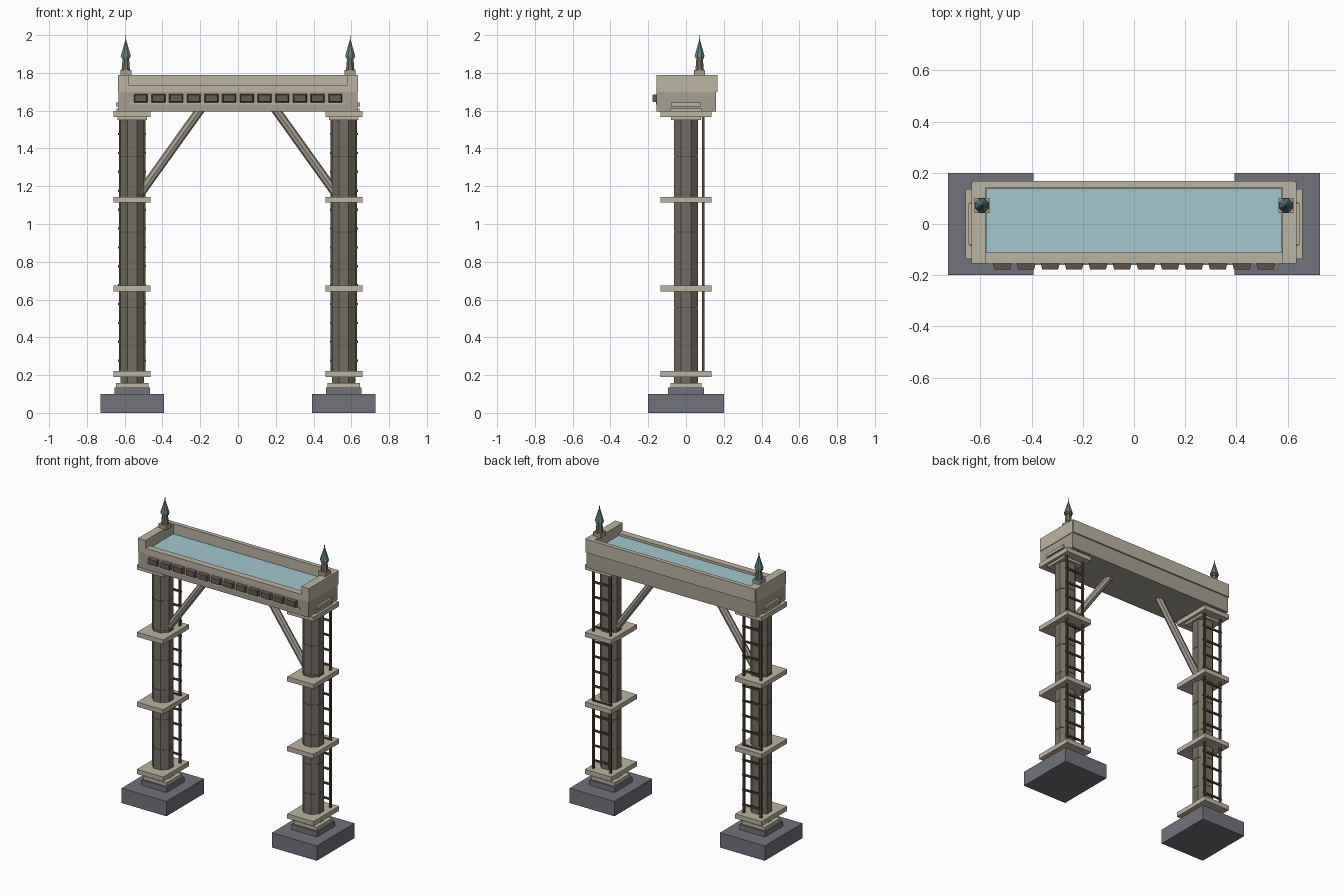
import bpy, bmesh, math
from mathutils import Vector, Matrix

if "Cube" in bpy.data.objects:
    bpy.data.objects.remove(bpy.data.objects["Cube"])


def mat(name, r, g, b):
    m = bpy.data.materials.new(name)
    m.diffuse_color = (r, g, b, 1)
    m.use_nodes = True
    m.node_tree.nodes["Principled BSDF"].inputs["Base Color"].default_value = m.diffuse_color
    return m


STONE = mat("pale_stone", 0.50, 0.46, 0.37)
WALL = mat("wall_stone", 0.38, 0.35, 0.28)
SHAFT = mat("dark_stone", 0.17, 0.16, 0.125)
SEAM = mat("seam", 0.10, 0.09, 0.075)
SLATE = mat("slate", 0.17, 0.17, 0.20)
IRON = mat("iron", 0.09, 0.06, 0.035)
GLASS = mat("recess", 0.13, 0.10, 0.09)
WATER = mat("water", 0.36, 0.58, 0.63)
COPPER = mat("copper", 0.12, 0.22, 0.22)


def finish(bm, name, m):
    me = bpy.data.meshes.new(name)
    bmesh.ops.recalc_face_normals(bm, faces=bm.faces)
    bm.to_mesh(me)
    bm.free()
    me.materials.append(m)
    ob = bpy.data.objects.new(name, me)
    bpy.context.collection.objects.link(ob)
    return ob


def add_box(bm, x0, x1, y0, y1, z0, z1):
    M = Matrix.Translation(((x0+x1)/2, (y0+y1)/2, (z0+z1)/2)) @ Matrix.Diagonal((x1-x0, y1-y0, z1-z0, 1))
    return bmesh.ops.create_cube(bm, size=1, matrix=M)["verts"]


def boxes(name, m, *dims):
    bm = bmesh.new()
    for d in dims:
        add_box(bm, *d)
    return finish(bm, name, m)


def add_cone(bm, x, y, z0, z1, r0, r1, n=8):
    bmesh.ops.create_cone(bm, cap_ends=True, segments=n, radius1=r0, radius2=r1, depth=z1-z0,
                          matrix=Matrix.Translation((x, y, (z0+z1)/2)) @ Matrix.Rotation(math.pi/n, 4, 'Z'))


def block(x, y, hx, hy, z0, z1):
    return (x-hx, x+hx, y-hy, y+hy, z0, z1)


for side, s in (("left", -1), ("right", 1)):
    cx = s*0.56
    # foot and stepped plinth
    boxes(side+"_foot", SLATE, block(cx, 0, 0.167, 0.2, 0, 0.1))
    boxes(side+"_plinth", SLATE, block(cx, 0, 0.095, 0.095, 0.1, 0.135))
    boxes(side+"_plinth_cap", STONE, block(cx, 0, 0.085, 0.082, 0.135, 0.158))

    # octagonal shaft: dark core with stacked courses
    bm = bmesh.new()
    add_cone(bm, cx, 0, 0.15, 1.57, 0.0655, 0.0655)
    finish(bm, side+"_shaft_core", SEAM)
    bm = bmesh.new()
    n, h = 7, 1.40/7
    for i in range(n):
        add_cone(bm, cx, 0, 0.158+i*h+0.002, 0.158+(i+1)*h-0.002, 0.068, 0.068)
    finish(bm, side+"_shaft_courses", SHAFT)

    # collars and capital
    boxes(side+"_collars", STONE,
          *[block(cx, 0, 0.098, 0.136, z, z+0.031) for z in (0.19, 0.643, 1.113, 1.566)])
    boxes(side+"_capital", STONE, block(cx, 0, 0.078, 0.08, 1.55, 1.567))

    # service ladder behind the shaft
    boxes(side+"_ladder_rails", IRON,
          *[block(cx+d, 0.092, 0.006, 0.007, 0.2, 1.57) for d in (-0.064, 0.064)])
    boxes(side+"_ladder_rungs", IRON,
          *[block(cx, 0.092, 0.074, 0.005, 0.27+i*0.1, 0.282+i*0.1) for i in range(13)])

    # diagonal brace
    a, b = Vector((s*0.515, 0, 1.165)), Vector((s*0.195, 0, 1.612))
    bm = bmesh.new()
    bmesh.ops.create_cone(bm, cap_ends=True, segments=8, radius1=0.024, radius2=0.024, depth=(b-a).length,
                          matrix=Matrix.Translation((a+b)/2) @ (b-a).to_track_quat('Z', 'Y').to_matrix().to_4x4())
    finish(bm, side+"_brace", WALL)

    # raised end wall of the trough and ledges on its outside
    xs = sorted((s*0.58, s*0.636))
    boxes(side+"_end_wall", STONE, (*xs, -0.155, 0.162, 1.70, 1.79))
    boxes(side+"_end_ledge", STONE, block(s*0.637, 0, 0.009, 0.08, 1.622, 1.642),
          block(s*0.637, 0, 0.005, 0.085, 1.596, 1.612))

    # finial: base, shaft, copper spire, needle
    fx, fy = s*0.594, 0.072
    boxes(side+"_finial_base", WALL, block(fx, fy, 0.029, 0.029, 1.785, 1.815))
    bm = bmesh.new()
    add_cone(bm, fx, fy, 1.815, 1.88, 0.024, 0.018)
    add_cone(bm, fx, fy, 1.875, 1.888, 0.024, 0.024)
    finish(bm, side+"_finial_shaft", SHAFT)
    bm = bmesh.new()
    add_cone(bm, fx, fy, 1.888, 1.972, 0.029, 0.003)
    finish(bm, side+"_finial_spire", COPPER)
    bm = bmesh.new()
    add_cone(bm, fx, fy, 1.965, 2.0, 0.003, 0.001, 6)
    finish(bm, side+"_finial_needle", IRON)

# trough body, front and back walls
boxes("trough_base", WALL, (-0.632, 0.632, -0.155, 0.158, 1.595, 1.70))
boxes("trough_front_wall", STONE, (-0.58, 0.58, -0.155, -0.11, 1.70, 1.737))
boxes("trough_back_wall", STONE, (-0.632, 0.632, 0.14, 0.168, 1.70, 1.79))

# water surface
boxes("water", WATER, (-0.579, 0.579, -0.109, 0.139, 1.69, 1.722))

# row of bevelled panels along the front
bm = bmesh.new()
for i in range(12):
    x = (i-5.5)*0.0936
    for v in add_box(bm, x-0.038, x+0.038, -0.177, -0.15, 1.643, 1.688):
        if v.co.y < -0.16:
            v.co.x = x + (v.co.x-x)*0.82
            v.co.z = 1.6655 + (v.co.z-1.6655)*0.8
finish(bm, "front_panels", GLASS)
boxes("front_panel_sill", STONE, (-0.57, 0.57, -0.16, -0.15, 1.632, 1.643))
